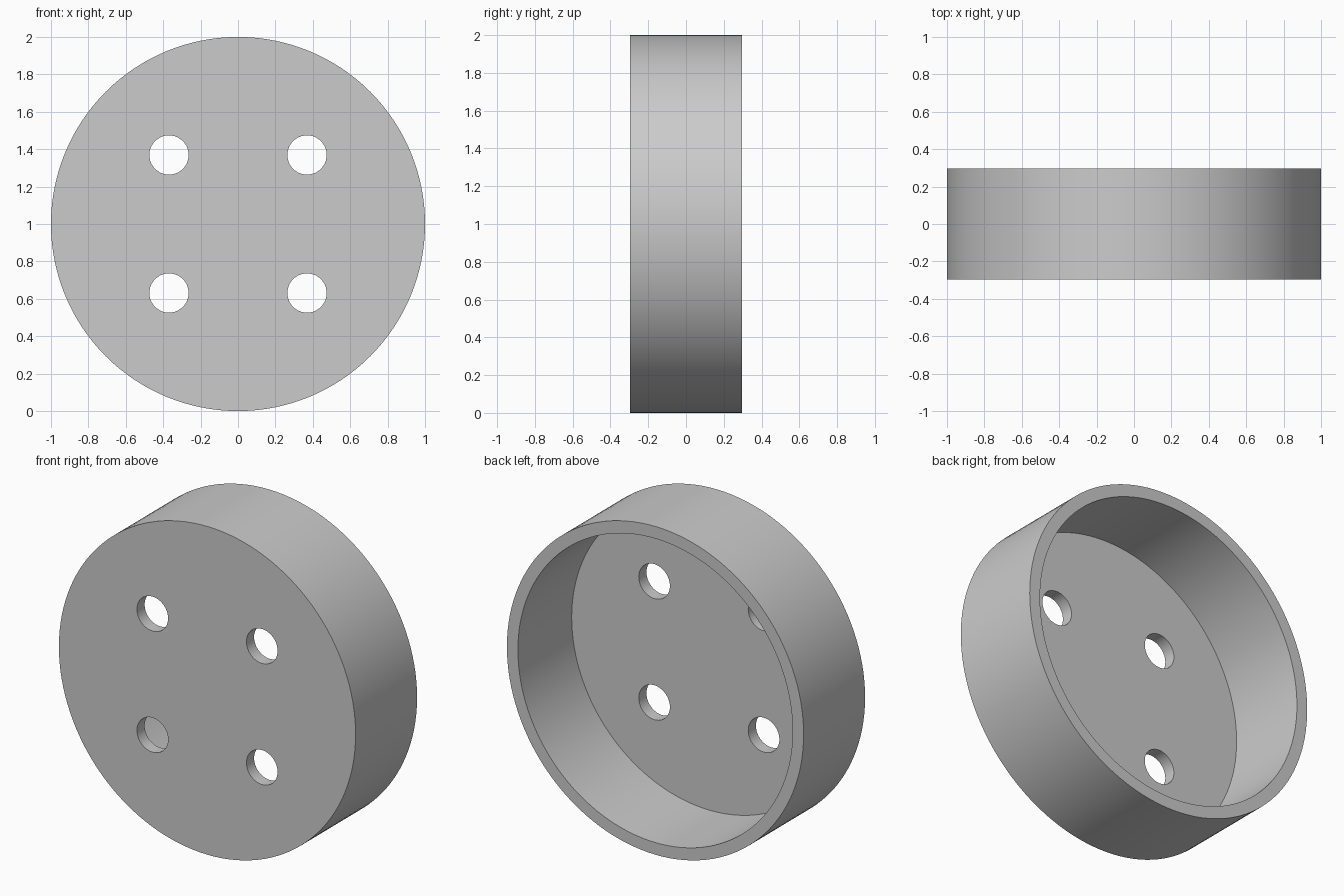
import bpy
from math import pi, radians

RADIUS = 1.0
HALF_DEPTH = 0.296
WALL = 0.074          # rim and floor thickness
HOLE_RADIUS = 0.105
HOLE_OFFSET = 0.369

if "Cube" in bpy.data.objects:
    bpy.data.objects.remove(bpy.data.objects["Cube"], do_unlink=True)

grey = bpy.data.materials.new("light grey")
grey.use_nodes = True
colour = (0.6, 0.6, 0.6, 1)
grey.diffuse_color = colour
grey.node_tree.nodes["Principled BSDF"].inputs["Base Color"].default_value = colour


def cylinder(name, radius, y_front, y_back, x=0, z=RADIUS, sides=128):
    """Cylinder whose axis runs front to back."""
    bpy.ops.mesh.primitive_cylinder_add(
        vertices=sides, radius=radius, depth=y_back - y_front,
        location=(x, (y_front + y_back) / 2, z), rotation=(pi / 2, 0, 0))
    obj = bpy.context.object
    obj.name = name
    obj.data.materials.append(grey)
    return obj


def cut(target, cutter):
    """Subtract the cutter from the target, then discard the cutter."""
    cutter.hide_render = True
    mod = target.modifiers.new("cut", 'BOOLEAN')
    mod.operation = 'DIFFERENCE'
    mod.solver = 'EXACT'
    mod.object = cutter
    bpy.context.view_layer.objects.active = target
    bpy.ops.object.modifier_apply(modifier=mod.name)
    bpy.data.objects.remove(cutter, do_unlink=True)


# Round cap, solid at the front
cap = cylinder("round_cap", RADIUS, -HALF_DEPTH, HALF_DEPTH)

# Hollow open to the back
cut(cap, cylinder("hollow_cutter", RADIUS - WALL, -HALF_DEPTH + WALL, HALF_DEPTH + 0.2))

# Four through holes in the floor
for sx in (-1, 1):
    for sz in (-1, 1):
        cut(cap, cylinder("hole_cutter", HOLE_RADIUS, -HALF_DEPTH - 0.1, 0,
                          sx * HOLE_OFFSET, RADIUS + sz * HOLE_OFFSET, 48))

# Smooth round walls with crisp rims
bpy.ops.object.select_all(action='DESELECT')
cap.select_set(True)
bpy.context.view_layer.objects.active = cap
bpy.ops.object.shade_smooth_by_angle(angle=radians(30))
